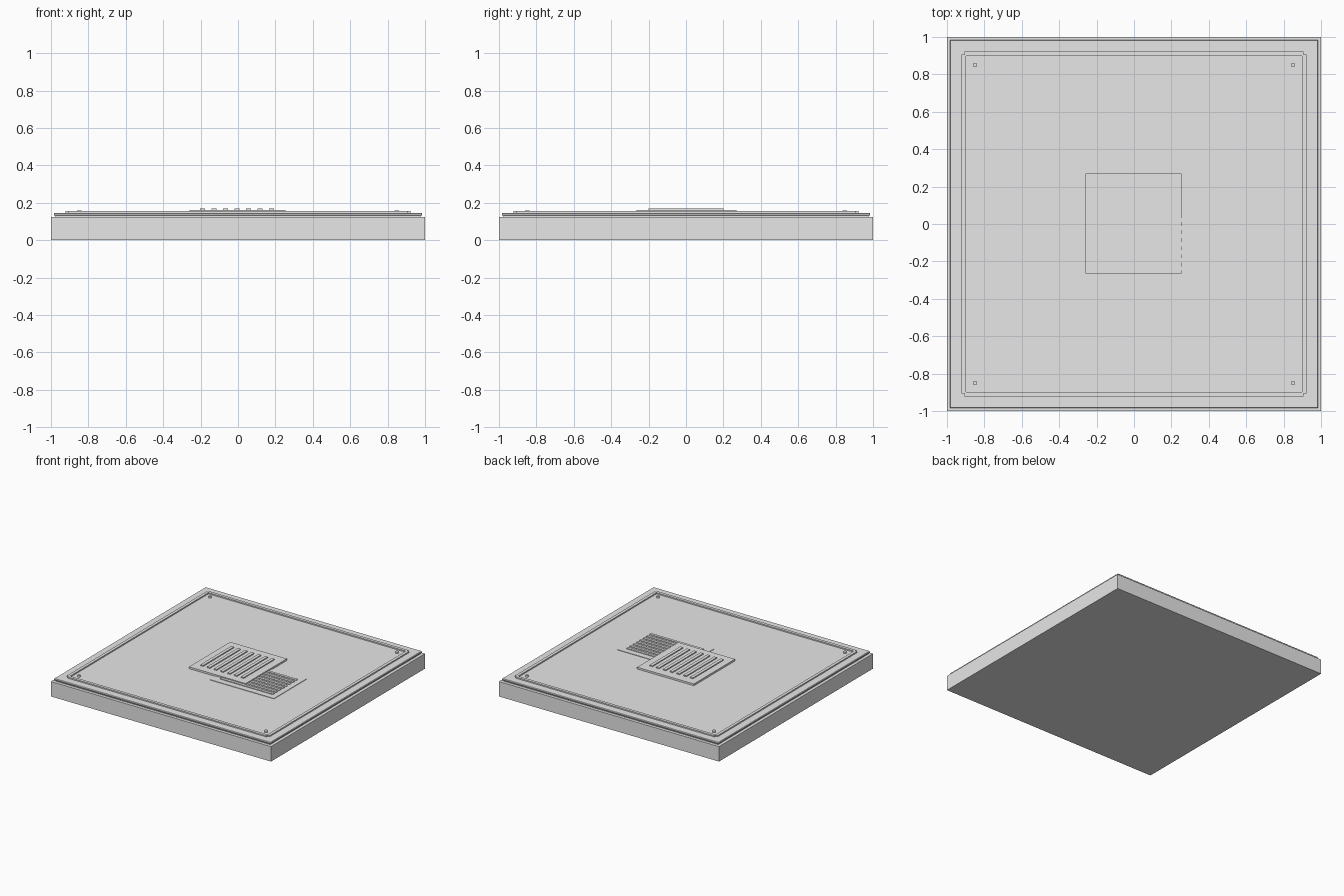
import bpy, bmesh, math
from mathutils import Matrix

if "Cube" in bpy.data.objects:
    bpy.data.objects.remove(bpy.data.objects["Cube"])

grey = bpy.data.materials.new("plain_grey")
grey.diffuse_color = (0.8, 0.8, 0.8, 1)
grey.use_nodes = True
grey.node_tree.nodes["Principled BSDF"].inputs["Base Color"].default_value = grey.diffuse_color


def finish(name, bm):
    mesh = bpy.data.meshes.new(name)
    bm.to_mesh(mesh)
    bm.free()
    mesh.materials.append(grey)
    obj = bpy.data.objects.new(name, mesh)
    bpy.context.collection.objects.link(obj)
    return obj


def add_box(bm, x0, x1, y0, y1, z0, z1):
    m = Matrix.Translation(((x0 + x1) / 2, (y0 + y1) / 2, (z0 + z1) / 2))
    m = m @ Matrix.Diagonal((x1 - x0, y1 - y0, z1 - z0, 1))
    bmesh.ops.create_cube(bm, size=1, matrix=m)


def boxes(name, *specs):
    bm = bmesh.new()
    for s in specs:
        add_box(bm, *s)
    return finish(name, bm)


# Base slab, shadow gap and stepped cover plate
boxes("base_slab", (-1, 1, -1, 1, 0, 0.123))
boxes("shadow_gap", (-0.975, 0.975, -0.975, 0.975, 0.123, 0.131))
cover = boxes("cover_plate", (-0.985, 0.985, -0.985, 0.985, 0.131, 0.146))
bevel = cover.modifiers.new("edge", "BEVEL")
bevel.width = 0.004
bevel.segments = 1

# Four border rails, separate at the corners
rails = []
for s in (-1, 1):
    a, b = sorted((s * 0.897, s * 0.921))
    rails.append((a, b, -0.905, 0.905, 0.144, 0.156))
    rails.append((-0.905, 0.905, a, b, 0.144, 0.156))
boxes("border_rails", *rails)

# Corner bolts
bm = bmesh.new()
for sx in (-1, 1):
    for sy in (-1, 1):
        bmesh.ops.create_cone(bm, cap_ends=True, segments=12,
                              radius1=0.012, radius2=0.012, depth=0.016,
                              matrix=Matrix.Translation((sx * 0.85, sy * 0.85, 0.152)))
finish("corner_bolts", bm)

# Low vent plate with slats running along x
boxes("vent_plate", (-0.015, 0.565, -0.34, 0.08, 0.144, 0.150))
boxes("vent_slats", *[(0.04, 0.52, y - 0.011, y + 0.011, 0.149, 0.156)
                      for y in [-0.28 + 0.043 * i for i in range(8)]])

# Raised hatch with ribs running along y
boxes("hatch_plate", (-0.26, 0.255, -0.265, 0.27, 0.144, 0.161))
boxes("hatch_ribs", *[(x - 0.013, x + 0.013, -0.2, 0.2, 0.16, 0.169)
                      for x in [-0.19 + 0.0615 * i for i in range(7)]])
